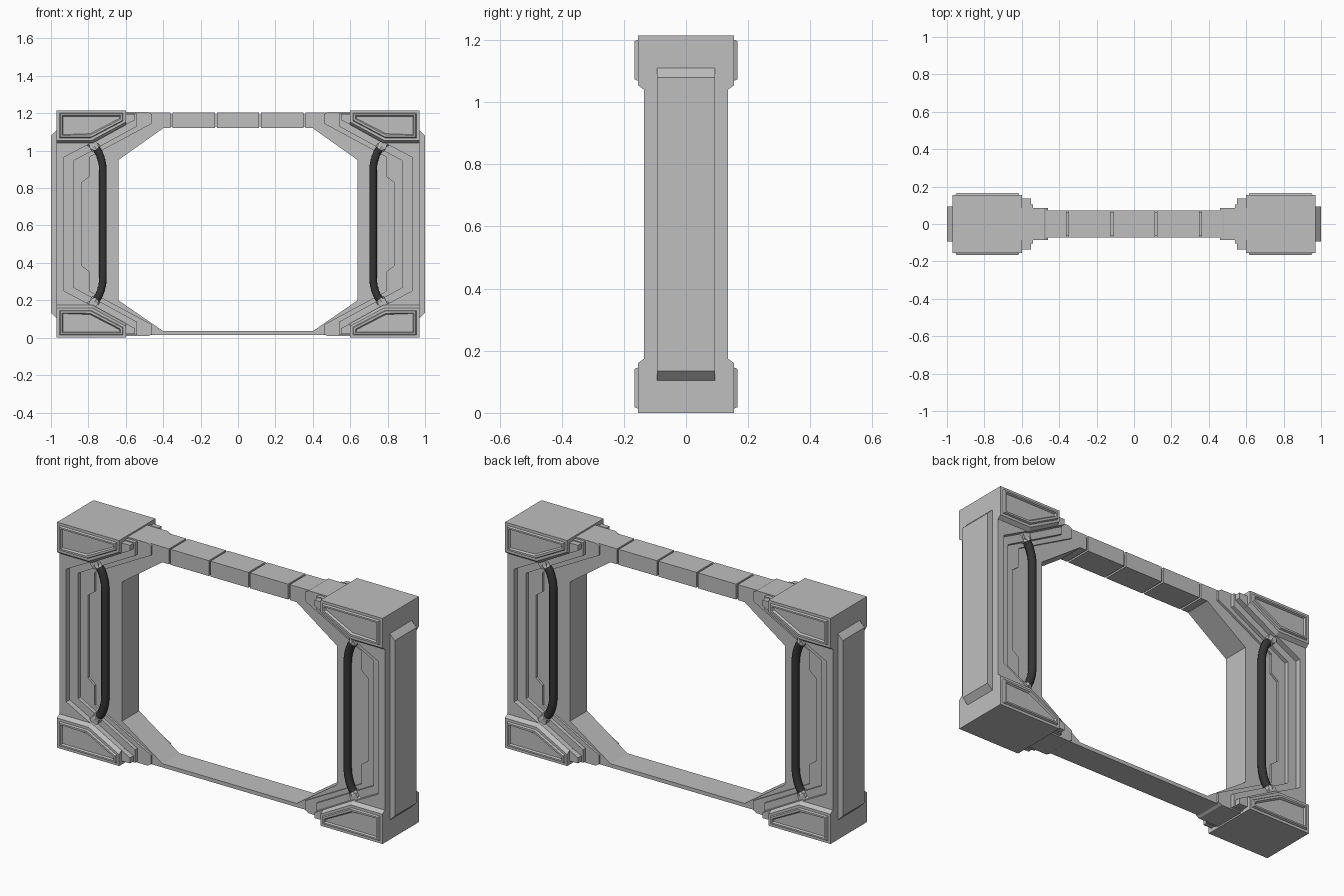
import bpy, bmesh
from mathutils import Vector

cube = bpy.data.objects.get("Cube")
if cube:
    bpy.data.objects.remove(cube)

HEIGHT = 1.215
MID = HEIGHT / 2


def material(name, value):
    m = bpy.data.materials.new(name)
    m.use_nodes = True
    color = (value, value, value, 1)
    m.diffuse_color = color
    m.node_tree.nodes["Principled BSDF"].inputs["Base Color"].default_value = color
    return m


GREY = material("light grey metal", 0.52)
BLACK = material("black rubber", 0.035)


def finish(name, data, mat, axes=""):
    """Link an object at mid height and mirror it about that centre."""
    obj = bpy.data.objects.new(name, data)
    obj.location.z = MID
    data.materials.append(mat)
    bpy.context.collection.objects.link(obj)
    if axes:
        mod = obj.modifiers.new("Mirror", "MIRROR")
        mod.use_axis = ["X" in axes, "Y" in axes, "Z" in axes]
        mod.use_mirror_merge = False
    return obj


def loft(name, sections, axes="X", edit=None):
    """Join x-z outlines placed at successive y positions into a solid."""
    bm = bmesh.new()
    rings = [[bm.verts.new((x, y, z - MID)) for x, z in pts] for y, pts in sections]
    bm.faces.new(rings[0])
    bm.faces.new(rings[-1])
    n = len(rings[0])
    for a, b in zip(rings, rings[1:]):
        for i in range(n):
            j = (i + 1) % n
            bm.faces.new((a[i], a[j], b[j], b[i]))
    bmesh.ops.recalc_face_normals(bm, faces=bm.faces)
    if edit:
        edit(bm)
    mesh = bpy.data.meshes.new(name)
    bm.to_mesh(mesh)
    bm.free()
    return finish(name, mesh, GREY, axes)


def slab(name, pts, depth, axes="X"):
    return loft(name, [(-depth, pts), (depth, pts)], axes)


def rect(x0, x1, z0, z1):
    return [(x0, z0), (x1, z0), (x1, z1), (x0, z1)]


def c_shape(upper):
    """Complete a bracket outline from its upper half."""
    return upper + [(x, HEIGHT - z) for x, z in reversed(upper)]


# Inner frame around the opening
slab("inner_frame", [(0.94, 1.203), (0.36, 1.203), (0.36, 1.12), (0.40, 1.12),
                     (0.64, 0.95), (0.64, 0.20), (0.40, 0.035), (0.40, 0.015),
                     (0.94, 0.015)], 0.073)
slab("bottom_sill", rect(-0.40, 0.40, 0.015, 0.035), 0.073, "")

# Segmented top beam over a narrower core
slab("beam_core", rect(-0.37, 0.37, 1.13, 1.193), 0.063, "")
slab("beam_middle_segment", rect(-0.113, 0.113, 1.12, 1.203), 0.073, "")
slab("beam_outer_segment", rect(0.123, 0.35, 1.12, 1.203), 0.073)

# Stepped column layers, shallowest to deepest
slab("column_low_layer", c_shape([(0.95, 1.207), (0.48, 1.207), (0.46, 1.195),
                                  (0.46, 1.145), (0.795, 0.965), (0.795, 0.86),
                                  (0.835, 0.83)]), 0.085)
slab("column_middle_layer", c_shape([(0.96, 1.2), (0.54, 1.2), (0.54, 1.13),
                                     (0.88, 0.945)]), 0.105)
slab("column_top_layer", c_shape([(0.97, 1.195), (0.55, 1.195), (0.55, 1.165),
                                  (0.93, 0.965)]), 0.135)

# Plate on the outer side of each column
slab("side_plate", c_shape([(0.90, 1.11), (0.97, 1.11), (1.0, 1.08)]), 0.093)

# Corner blocks with a bevel on the lower edge
block_base = [(0.97, 1.215), (0.60, 1.215), (0.60, 1.138), (0.778, 1.04), (0.97, 1.04)]
block_face = [(0.97, 1.215), (0.60, 1.215), (0.60, 1.153), (0.782, 1.055), (0.97, 1.055)]
loft("corner_block", [(-0.155, block_face), (-0.135, block_base),
                      (0.135, block_base), (0.155, block_face)], "XZ")


# Raised rim with a sunken panel on each corner block
def sink_panel(bm):
    front = min(bm.faces, key=lambda f: f.calc_center_median().y)
    bmesh.ops.inset_region(bm, faces=[front], thickness=0.012)
    bmesh.ops.inset_region(bm, faces=[front], thickness=0.008, depth=-0.012)


rim_base = [(0.957, 1.203), (0.612, 1.203), (0.612, 1.158), (0.785, 1.067), (0.957, 1.067)]
rim_face = [(0.950, 1.197), (0.618, 1.197), (0.618, 1.162), (0.786, 1.073), (0.950, 1.073)]
loft("corner_panel", [(-0.165, rim_face), (-0.150, rim_base)], "XYZ", sink_panel)

# Hose running down each column
hose = bpy.data.curves.new("hose", "CURVE")
hose.dimensions = "3D"
hose.bevel_depth = 0.021
hose.bevel_resolution = 3
hose.use_fill_caps = True
path = c_shape([(0.772, 1.028), (0.742, 0.985), (0.722, 0.88)])
spline = hose.splines.new("BEZIER")
spline.bezier_points.add(len(path) - 1)
for point, (x, z) in zip(spline.bezier_points, path):
    point.co = (x, -0.098, z - MID)
    point.handle_left_type = point.handle_right_type = "AUTO"
for i in (2, 3):
    p = spline.bezier_points[i]
    p.handle_left_type = p.handle_right_type = "FREE"
    step = Vector((0, 0, 0.04))
    p.handle_left, p.handle_right = p.co + step, p.co - step
finish("hose", hose, BLACK, "XY")


# Hose clamps: a collar on the hose end and a round foot
def cylinder(name, center, axis, radius, length):
    bm = bmesh.new()
    bmesh.ops.create_cone(bm, cap_ends=True, segments=10, radius1=radius,
                          radius2=radius, depth=length)
    turn = Vector((0, 0, 1)).rotation_difference(Vector(axis))
    bmesh.ops.rotate(bm, verts=bm.verts, matrix=turn.to_matrix())
    bmesh.ops.translate(bm, verts=bm.verts, vec=Vector(center) - Vector((0, 0, MID)))
    mesh = bpy.data.meshes.new(name)
    bm.to_mesh(mesh)
    bm.free()
    finish(name, mesh, GREY, "XYZ")


cylinder("clamp_collar", (0.763, -0.098, 1.017), (0.57, 0, 0.82), 0.027, 0.02)
cylinder("clamp_end", (0.78, -0.098, 1.035), (0.82, 0, 0.57), 0.022, 0.045)
cylinder("clamp_foot", (0.772, -0.09, 1.028), (0, 1, 0), 0.024, 0.06)
